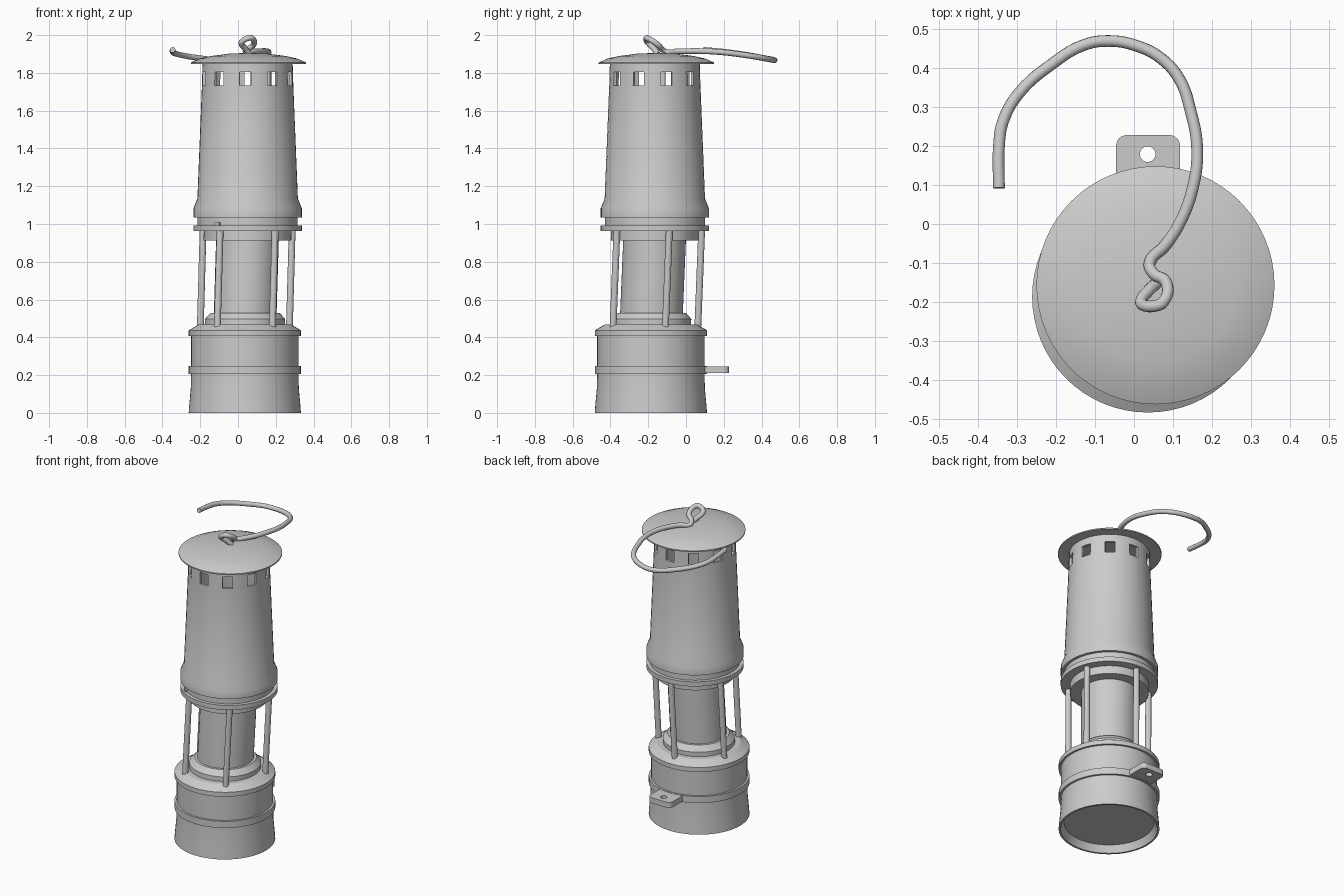
import bpy, bmesh, math
from mathutils import Vector

if "Cube" in bpy.data.objects:
    bpy.data.objects.remove(bpy.data.objects["Cube"])

metal = bpy.data.materials.new("grey metal")
metal.diffuse_color = (0.6, 0.6, 0.6, 1)
metal.use_nodes = True
metal.node_tree.nodes["Principled BSDF"].inputs["Base Color"].default_value = metal.diffuse_color

BASE_C, TOP_C, CAP_C = (0.036, -0.186), (0.051, -0.165), (0.055, -0.157)


def centre(z):
    """The upper half sits slightly off the base axis."""
    t = min(1, max(0, (z - 0.45) / 0.5))
    return [a + (b - a) * t for a, b in zip(BASE_C, TOP_C)]


def add(name, data):
    ob = bpy.data.objects.new(name, data)
    bpy.context.collection.objects.link(ob)
    data.materials.append(metal)
    bpy.ops.object.select_all(action='DESELECT')
    ob.select_set(True)
    bpy.context.view_layer.objects.active = ob
    return ob


def smooth(angle=28):
    bpy.ops.object.shade_smooth_by_angle(angle=math.radians(angle))


def lathe(name, profile, n=64, c=None, phase=0.0, skip=None, wall=0):
    """Spin (radius, z) points; skip(row, segment) leaves openings."""
    bm = bmesh.new()
    rows = []
    for r, z in profile:
        cx, cy = c or centre(z)
        rows.append([bm.verts.new((cx + r * math.cos(phase + math.tau * i / n),
                                   cy + r * math.sin(phase + math.tau * i / n), z))
                     for i in range(n)])
    for j in range(len(rows) - 1):
        a, b = rows[j], rows[j + 1]
        for i in range(n):
            if not (skip and skip(j, i)):
                k = (i + 1) % n
                bm.faces.new((a[i], a[k], b[k], b[i]))
    bmesh.ops.remove_doubles(bm, verts=bm.verts, dist=1e-5)
    me = bpy.data.meshes.new(name)
    bm.to_mesh(me)
    bm.free()
    ob = add(name, me)
    if wall:
        mod = ob.modifiers.new("wall", 'SOLIDIFY')
        mod.thickness, mod.offset = wall, -1
        bpy.ops.object.modifier_apply(modifier=mod.name)
    smooth()
    return ob


# fuel base with recessed underside, two bands and sloped shoulder
lathe("fuel_base", [(0, 0.045), (0.265, 0.045), (0.285, 0), (0.297, 0), (0.295, 0.03),
                    (0.286, 0.13), (0.284, 0.205), (0.297, 0.205), (0.297, 0.248),
                    (0.284, 0.248), (0.284, 0.408), (0.297, 0.408), (0.297, 0.437),
                    (0.245, 0.468), (0.212, 0.468), (0.212, 0.497), (0.182, 0.53), (0, 0.53)])

# glass chimney
lathe("glass", [(0, 0.5), (0.166, 0.5), (0.166, 0.95), (0, 0.95)])

# collar above the glass
lathe("upper_collar", [(0, 0.912), (0.232, 0.912), (0.232, 0.963), (0.287, 0.963),
                       (0.287, 0.993), (0.265, 0.993), (0.265, 1.05), (0, 1.05)])

# five guard posts
for k in range(5):
    ang = math.radians(90 + 72 * k)
    off = Vector((math.cos(ang), math.sin(ang), 0)) * 0.248
    ends = [Vector((*centre(z), z)) + off for z in (0.44, 0.97)]
    cu = bpy.data.curves.new(f"guard_post_{k + 1}", 'CURVE')
    cu.dimensions, cu.bevel_depth, cu.bevel_resolution = '3D', 0.018, 4
    cu.use_fill_caps = True
    sp = cu.splines.new('POLY')
    sp.points.add(1)
    for p, e in zip(sp.points, ends):
        p.co = (*e, 1)
    add(cu.name, cu)
    bpy.ops.object.convert(target='MESH')
    smooth()

# small locking stud over the front left post
cx, cy = centre(1)
a = math.radians(234)
bpy.ops.mesh.primitive_cube_add(size=1, location=(cx + 0.262 * math.cos(a), cy + 0.262 * math.sin(a), 0.998),
                                rotation=(0, 0, a), scale=(0.03, 0.03, 0.02))
bpy.context.object.name = "locking_stud"
bpy.context.object.data.materials.append(metal)

# tapered hood with ten vent openings
lathe("hood", [(0.27, 1.035), (0.287, 1.035), (0.287, 1.083), (0.266, 1.135), (0.242, 1.732),
               (0.24, 1.805), (0.238, 1.862)],
      n=50, phase=math.radians(-93), skip=lambda j, i: j == 4 and i % 5 in (0, 4), wall=0.016)

# shallow domed cap
lathe("cap", [(0, 1.858), (0.24, 1.853), (0.305, 1.847), (0.305, 1.855), (0.258, 1.876),
              (0.2, 1.889), (0.1, 1.902), (0, 1.906)], c=CAP_C)

# rear lug with rounded corners and a hole
cu = bpy.data.curves.new("rear_lug", 'CURVE')
cu.dimensions, cu.fill_mode, cu.extrude = '2D', 'BOTH', 0.018
outline = [(-0.046, 0.04), (0.118, 0.04)]
for x, y, start in ((0.090, 0.2, 0), (-0.018, 0.2, 90)):
    outline += [(x + 0.028 * math.cos(math.radians(start + d)),
                 y + 0.028 * math.sin(math.radians(start + d))) for d in range(0, 91, 15)]
hole = [(0.035 + 0.02 * math.cos(math.tau * i / 24), 0.179 + 0.02 * math.sin(math.tau * i / 24))
        for i in range(24)]
for pts in (outline, hole):
    sp = cu.splines.new('POLY')
    sp.points.add(len(pts) - 1)
    sp.use_cyclic_u = True
    for p, (x, y) in zip(sp.points, pts):
        p.co = (x, y, 0, 1)
lug = add("rear_lug", cu)
lug.location.z = 0.228
bpy.ops.object.convert(target='MESH')
smooth()

# bent wire hook ending in a small tilted loop on the cap
path = [(-0.346, 0.092, 1.922), (-0.346, 0.2, 1.912), (-0.336, 0.262, 1.904), (-0.295, 0.335, 1.893),
        (-0.21, 0.41, 1.879), (-0.13, 0.458, 1.87), (-0.065, 0.469, 1.866), (0.005, 0.457, 1.869),
        (0.07, 0.424, 1.875), (0.117, 0.37, 1.885), (0.145, 0.29, 1.897), (0.162, 0.19, 1.909),
        (0.15, 0.09, 1.915), (0.116, 0.0, 1.915), (0.08, -0.055, 1.913), (0.04, -0.1, 1.91),
        (0.05, -0.127, 1.925), (0.082, -0.148, 1.948), (0.075, -0.2, 1.982), (0.058, -0.209, 1.985),
        (0.022, -0.207, 1.966), (0.018, -0.198, 1.955), (0.038, -0.17, 1.928), (0.06, -0.15, 1.9)]
cu = bpy.data.curves.new("wire_hook", 'CURVE')
cu.dimensions, cu.bevel_depth, cu.bevel_resolution = '3D', 0.015, 4
cu.use_fill_caps, cu.resolution_u = True, 5
sp = cu.splines.new('BEZIER')
sp.bezier_points.add(len(path) - 1)
for p, co in zip(sp.bezier_points, path):
    p.co = co
    p.handle_left_type = p.handle_right_type = 'AUTO'
add("wire_hook", cu)
bpy.ops.object.convert(target='MESH')
smooth(40)
